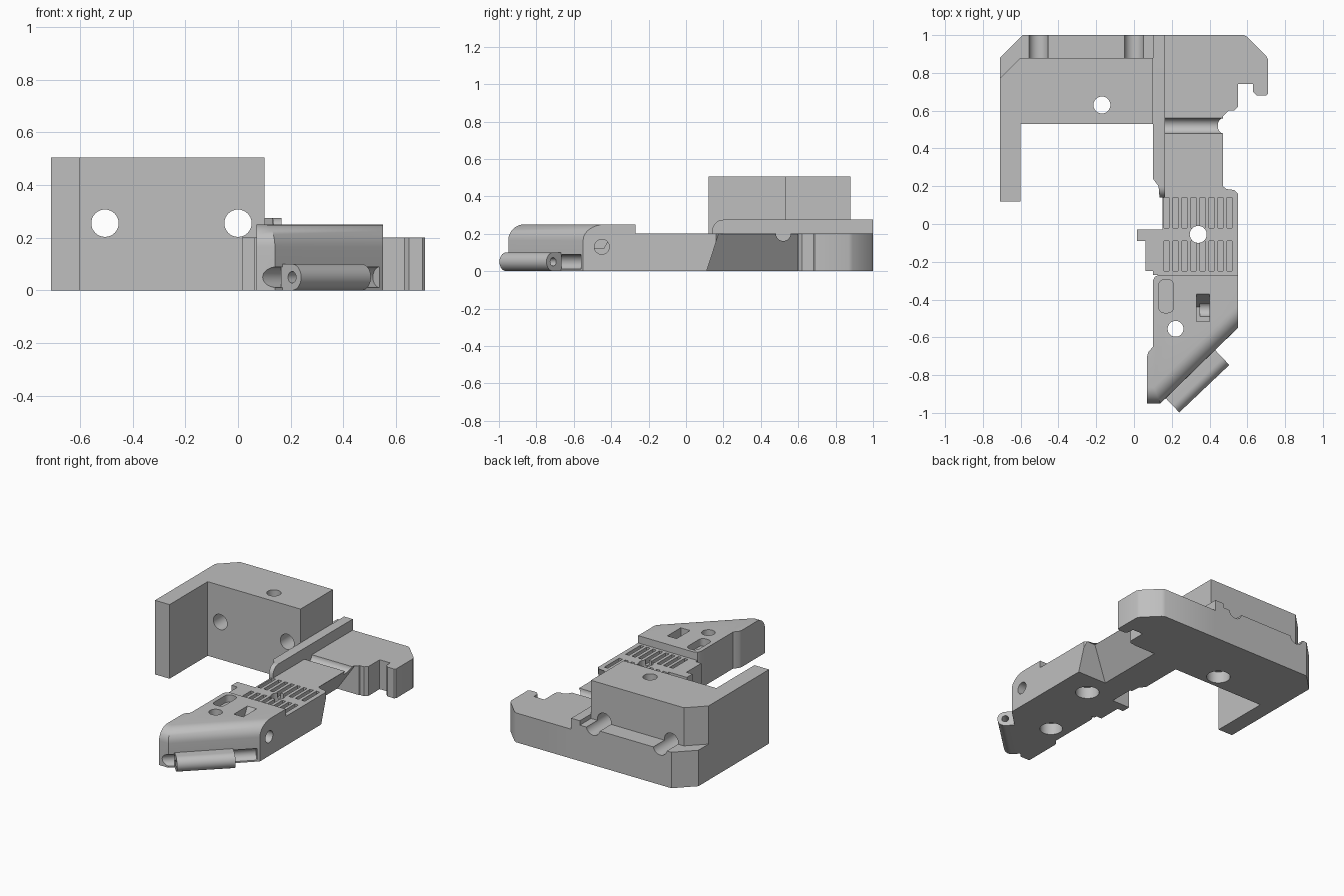
import bpy, bmesh, math
from mathutils import Matrix, Vector

cube = bpy.data.objects.get("Cube")
if cube:
    bpy.data.objects.remove(cube, do_unlink=True)

grey = bpy.data.materials.new("plain grey")
grey.use_nodes = True
COLOUR = (0.52, 0.52, 0.52, 1)
grey.diffuse_color = COLOUR
grey.node_tree.nodes["Principled BSDF"].inputs["Base Color"].default_value = COLOUR


def prism(bm, outline, z0, z1, top=None, matrix=Matrix()):
    """Extrude an outline; an optional top outline gives sloping sides."""
    low = [bm.verts.new(matrix @ Vector((x, y, z0))) for x, y in outline]
    high = [bm.verts.new(matrix @ Vector((x, y, z1))) for x, y in top or outline]
    bm.faces.new(low[::-1])
    bm.faces.new(high)
    for i in range(len(low)):
        j = (i + 1) % len(low)
        bm.faces.new((low[i], low[j], high[j], high[i]))


def rod(bm, a, b, r):
    a, b = Vector(a), Vector(b)
    turn = (b - a).to_track_quat('Z', 'Y').to_matrix().to_4x4()
    bmesh.ops.create_cone(bm, cap_ends=True, segments=32, radius1=r, radius2=r,
                          depth=(b - a).length,
                          matrix=Matrix.Translation((a + b) / 2) @ turn)


def rect(x0, y0, x1, y1):
    return [(x0, y0), (x1, y0), (x1, y1), (x0, y1)]


def make(name, bm):
    bmesh.ops.recalc_face_normals(bm, faces=bm.faces)
    mesh = bpy.data.meshes.new(name)
    bm.to_mesh(mesh)
    bm.free()
    mesh.materials.append(grey)
    ob = bpy.data.objects.new(name, mesh)
    bpy.context.collection.objects.link(ob)
    return ob


def solid(name, outline, z1):
    bm = bmesh.new()
    prism(bm, outline, 0, z1)
    return make(name, bm)


def cut(ob, build):
    """Subtract whatever the build function draws."""
    bm = bmesh.new()
    build(bm)
    tool = make("cutter", bm)
    mod = ob.modifiers.new("cut", 'BOOLEAN')
    mod.operation, mod.solver, mod.object = 'DIFFERENCE', 'EXACT', tool
    graph = bpy.context.evaluated_depsgraph_get()
    mesh = bpy.data.meshes.new_from_object(ob.evaluated_get(graph))
    ob.modifiers.clear()
    ob.data = mesh
    bpy.data.objects.remove(tool, do_unlink=True)


def round_edges(ob, test, size):
    bm = bmesh.new()
    bm.from_mesh(ob.data)
    edges = [e for e in bm.edges if test(*[v.co for v in e.verts])]
    bmesh.ops.bevel(bm, geom=edges, offset=size, segments=8, profile=0.5,
                    affect='EDGES', clamp_overlap=True)
    bm.to_mesh(ob.data)
    bm.free()


def screw_hole(ob, x, y, r):
    cut(ob, lambda bm: rod(bm, (x, y, -0.1), (x, y, 0.7), r))
    cut(ob, lambda bm: rod(bm, (x, y, -0.1), (x, y, 0.08), r + 0.03))


# Tall corner block with its side wall
tower = solid("tall_block", [(-0.71, 0.12), (-0.6, 0.12), (-0.6, 0.53), (0.1, 0.53),
                             (0.1, 0.88), (-0.6, 0.88), (-0.71, 0.77)], 0.505)
screw_hole(tower, -0.17, 0.63, 0.045)

# Low ledge behind the block
ledge = solid("rear_ledge", [(-0.71, 0.77), (-0.6, 0.88), (0.1, 0.88), (0.1, 1),
                             (-0.59, 1), (-0.71, 0.88)], 0.245)


# Bores running front to back through block and ledge
def bores(bm):
    for x in (-0.505, 0):
        rod(bm, (x, 0.4, 0.255), (x, 1.1, 0.255), 0.052)


cut(tower, bores)
cut(ledge, bores)

# Raised rail beside the plate
rail = solid("rail", [(0.1, 0.24), (0.13, 0.2), (0.135, 0.14), (0.165, 0.14),
                      (0.165, 1), (0.1, 1)], 0.275)
round_edges(rail, lambda a, b: min(a.z, b.z) > 0.27 and max(a.y, b.y) < 0.15, 0.06)

# Flat plate with the rear hook and side tab
plate = solid("arm_plate", [
    (0.165, 1), (0.58, 1), (0.6, 0.99), (0.7, 0.89), (0.71, 0.87), (0.71, 0.69),
    (0.7, 0.68), (0.65, 0.68), (0.63, 0.7), (0.63, 0.74), (0.55, 0.74), (0.55, 0.62),
    (0.53, 0.6), (0.5, 0.6), (0.47, 0.57), (0.47, 0.2), (0.49, 0.185), (0.53, 0.18),
    (0.55, 0.16), (0.55, -0.27), (0.1, -0.27), (0.1, -0.25), (0.06, -0.25),
    (0.06, -0.09), (0.015, -0.09), (0.015, -0.03), (0.15, -0.03), (0.15, 0.14),
    (0.165, 0.14)], 0.2)

# Undercut waist on the outer side
cut(plate, lambda bm: prism(bm, rect(0.33, 0.11, 0.8, 0.595), -0.001, 0.199,
                            rect(0.47, 0.175, 0.8, 0.595)))
# Round cross groove
cut(plate, lambda bm: rod(bm, (0.16, 0.52, 0.201), (0.6, 0.52, 0.201), 0.04))


# Two rows of vent slots
def vents(bm):
    for i in range(8):
        x = 0.16 + i * 0.0475
        for y in (-0.25, -0.02):
            prism(bm, rect(x, y, x + 0.026, y + 0.16), 0.165, 0.3)


cut(plate, vents)
screw_hole(plate, 0.34, -0.055, 0.045)

# Front block with a rounded slanted nose
nose = solid("front_block", [
    (0.55, -0.27), (0.13, -0.27), (0.11, -0.28), (0.1, -0.3), (0.1, -0.65),
    (0.075, -0.68), (0.07, -0.7), (0.07, -0.95), (0.14, -0.95), (0.55, -0.55)], 0.25)
round_edges(nose, lambda a, b: min(a.z, b.z) > 0.24 and max(a.y, b.y) < -0.54
            and min(a.y, b.y) < -0.94 and abs(a.x - b.x) > 0.05, 0.085)
screw_hole(nose, 0.22, -0.555, 0.042)
# Side bore and pin groove
cut(nose, lambda bm: rod(bm, (0.35, -0.45, 0.13), (0.7, -0.45, 0.13), 0.04))
cut(nose, lambda bm: rod(bm, (0.12, -0.98, 0.05), (0.54, -0.565, 0.05), 0.04))


# Rounded pocket
def pocket(bm):
    corners = []
    for k, (x, y) in enumerate(rect(0.16, -0.44, 0.18, -0.325)):
        for step in range(5):
            t = math.radians(180 + 90 * k + 22.5 * step)
            corners.append((x + 0.03 * math.cos(t), y + 0.03 * math.sin(t)))
    prism(bm, corners, 0.2, 0.3)


cut(nose, pocket)
# Ramped latch window
cut(nose, lambda bm: prism(bm, rect(0.33, -0.515, 0.4, -0.44), 0.12, 0.26,
                           rect(0.33, -0.515, 0.4, -0.365)))

# Hinge barrel along the slanted face
bm = bmesh.new()
angle = math.radians(43.5)
c, s = math.cos(angle), math.sin(angle)
frame = Matrix(((s, 0, -c, 0.47), (-c, 0, -s, -0.71), (0, 1, 0, 0.05), (0, 0, 0, 1)))
arc = [math.radians(-90 + 11.25 * i) for i in range(17)]
profile = [(0.05 * math.cos(t), 0.05 * math.sin(t)) for t in arc]
prism(bm, profile + [(-0.06, 0.05), (-0.06, -0.05)], 0, 0.365, matrix=frame)
barrel = make("hinge_barrel", bm)
cut(barrel, lambda bm: rod(bm, frame @ Vector((0, 0, -0.1)),
                           frame @ Vector((0, 0, 0.5)), 0.022))

# Smooth the round surfaces, keep the edges crisp
for ob in bpy.context.selected_objects:
    ob.select_set(False)
for ob in (tower, ledge, rail, plate, nose, barrel):
    ob.select_set(True)
    bpy.context.view_layer.objects.active = ob
bpy.ops.object.shade_smooth_by_angle(angle=math.radians(30))
